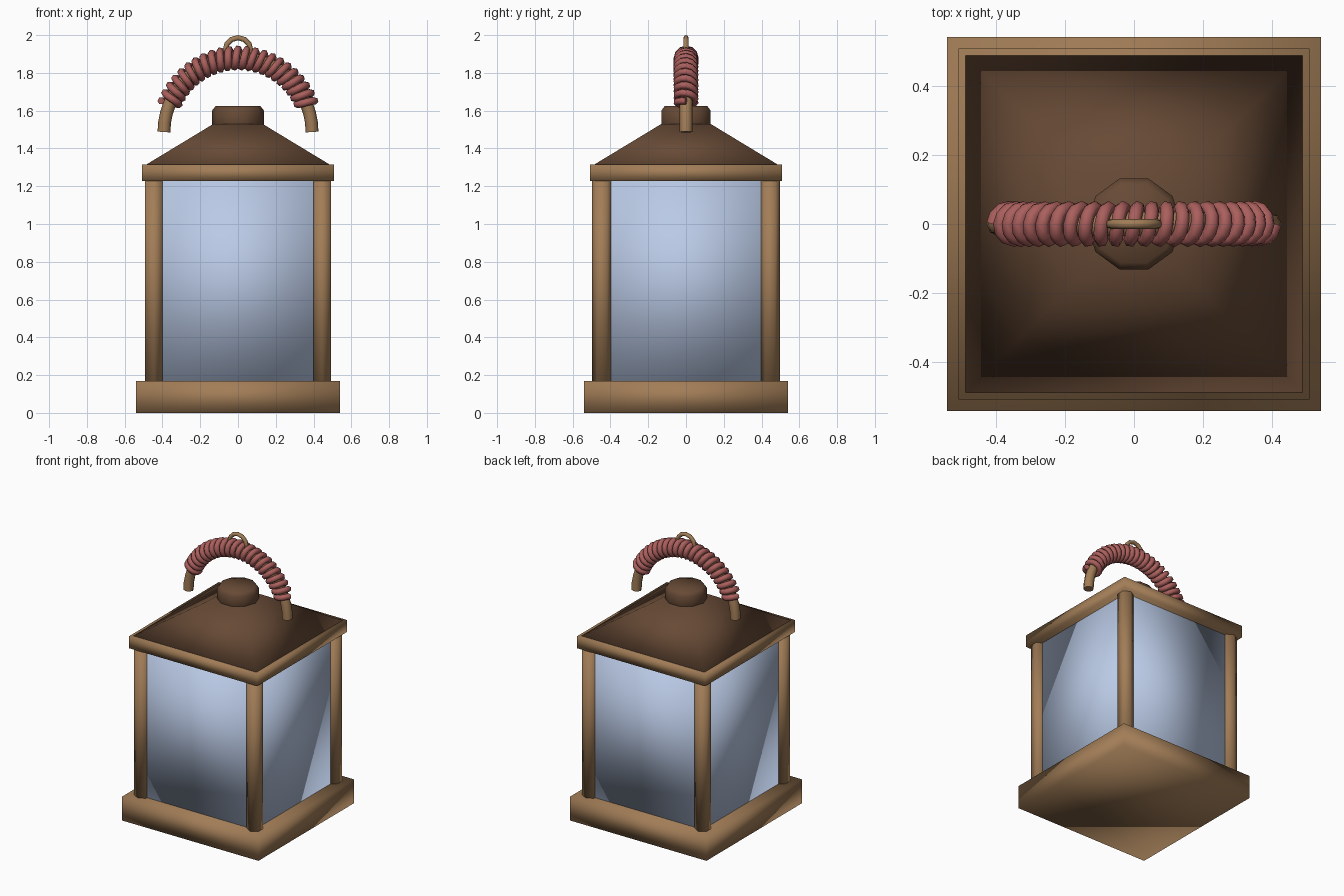
import bpy, math
from mathutils import Vector

if "Cube" in bpy.data.objects:
    bpy.data.objects.remove(bpy.data.objects["Cube"])


def material(name, rgb):
    m = bpy.data.materials.new(name)
    m.diffuse_color = (*rgb, 1)
    m.use_nodes = True
    m.node_tree.nodes["Principled BSDF"].inputs["Base Color"].default_value = m.diffuse_color
    return m


TAN = material("tan wood", (0.36, 0.205, 0.095))
BROWN = material("dark brown roof", (0.135, 0.068, 0.036))
GLASS = material("pale blue glass", (0.49, 0.59, 0.79))
RED = material("dusty red cord", (0.40, 0.115, 0.108))


def finish(ob, name, mat):
    ob.name = name
    ob.data.name = name
    ob.data.materials.clear()
    ob.data.materials.append(mat)
    for p in ob.data.polygons:
        p.use_smooth = True
    return ob


def box(name, mat, hx, hy, z0, z1):
    bpy.ops.mesh.primitive_cube_add(size=1, location=(0, 0, (z0 + z1) / 2))
    ob = bpy.context.object
    ob.scale = (2 * hx, 2 * hy, z1 - z0)
    bpy.ops.object.transform_apply(location=False, rotation=False, scale=True)
    return finish(ob, name, mat)


def lathe(name, mat, profile, sides, phase=0.0, loc=(0, 0)):
    """Stack of regular polygons given as (radius, z), capped at both ends."""
    verts, faces = [], []
    for r, z in profile:
        for i in range(sides):
            a = phase + math.tau * i / sides
            verts.append((r * math.cos(a), r * math.sin(a), z))
    for k in range(len(profile) - 1):
        for i in range(sides):
            j = (i + 1) % sides
            faces.append((k * sides + i, k * sides + j,
                          (k + 1) * sides + j, (k + 1) * sides + i))
    faces.append(tuple(reversed(range(sides))))
    top = (len(profile) - 1) * sides
    faces.append(tuple(range(top, top + sides)))
    me = bpy.data.meshes.new(name)
    me.from_pydata(verts, [], faces)
    ob = bpy.data.objects.new(name, me)
    bpy.context.collection.objects.link(ob)
    ob.location = (*loc, 0)
    return finish(ob, name, mat)


def tube(name, mat, points, radius, resolution):
    """Capped round tube along a list of points, converted to mesh."""
    cu = bpy.data.curves.new(name, 'CURVE')
    cu.dimensions = '3D'
    cu.bevel_depth = radius
    cu.bevel_resolution = resolution
    cu.use_fill_caps = True
    sp = cu.splines.new('POLY')
    sp.points.add(len(points) - 1)
    for p, co in zip(sp.points, points):
        p.co = (*co, 1)
    ob = bpy.data.objects.new(name, cu)
    bpy.context.collection.objects.link(ob)
    bpy.ops.object.select_all(action='DESELECT')
    ob.select_set(True)
    bpy.context.view_layer.objects.active = ob
    bpy.ops.object.convert(target='MESH')
    return finish(bpy.context.object, name, mat)


# Body: base slab, glass block, top rim
box("base", TAN, 0.54, 0.54, 0.0, 0.17)
box("glass", GLASS, 0.455, 0.46, 0.165, 1.235)
box("top_rim", TAN, 0.507, 0.507, 1.228, 1.314)

# Four six-sided corner posts
for sx, side in ((-1, "left"), (1, "right")):
    for sy, end in ((-1, "front"), (1, "back")):
        lathe(f"{end}_{side}_post", TAN, [(0.0535, 0.165), (0.0535, 1.235)], 6,
              math.pi / 6, (0.445 * sx, 0.445 * sy))

# Roof frustum and ten-sided cap
R2 = math.sqrt(2)
lathe("roof", BROWN, [(0.49 * R2, 1.312), (0.13 * R2, 1.53)], 4, math.pi / 4)
lathe("roof_cap", BROWN, [(0.125, 1.50), (0.1375, 1.53), (0.1375, 1.60),
                          (0.118, 1.625)], 10)

# Arched handle
ARC_R, ARC_Z = 0.392, 1.487


def arc(a, offset=0.0, y=0.0):
    r = ARC_R + offset
    return Vector((-r * math.cos(a), y, ARC_Z + r * math.sin(a)))


tube("handle", TAN, [arc(math.pi * i / 24) for i in range(25)], 0.034, 2)

# Cord wound round the handle as a helix
TURNS, STEPS = 22, 12
a0, a1 = math.radians(22), math.radians(158)
n = TURNS * STEPS
cord = []
for i in range(n + 1):
    w = math.tau * i / STEPS
    cord.append(arc(a0 + (a1 - a0) * i / n,
                    0.047 * math.cos(w), 0.047 * math.sin(w)))
tube("handle_cord", RED, cord, 0.02, 1)

# Hanging ring on top of the handle
bpy.ops.mesh.primitive_torus_add(major_segments=12, minor_segments=8,
                                 major_radius=0.068, minor_radius=0.014,
                                 location=(0, 0, 1.918),
                                 rotation=(math.pi / 2, 0, 0))
finish(bpy.context.object, "hanging_ring", TAN)
